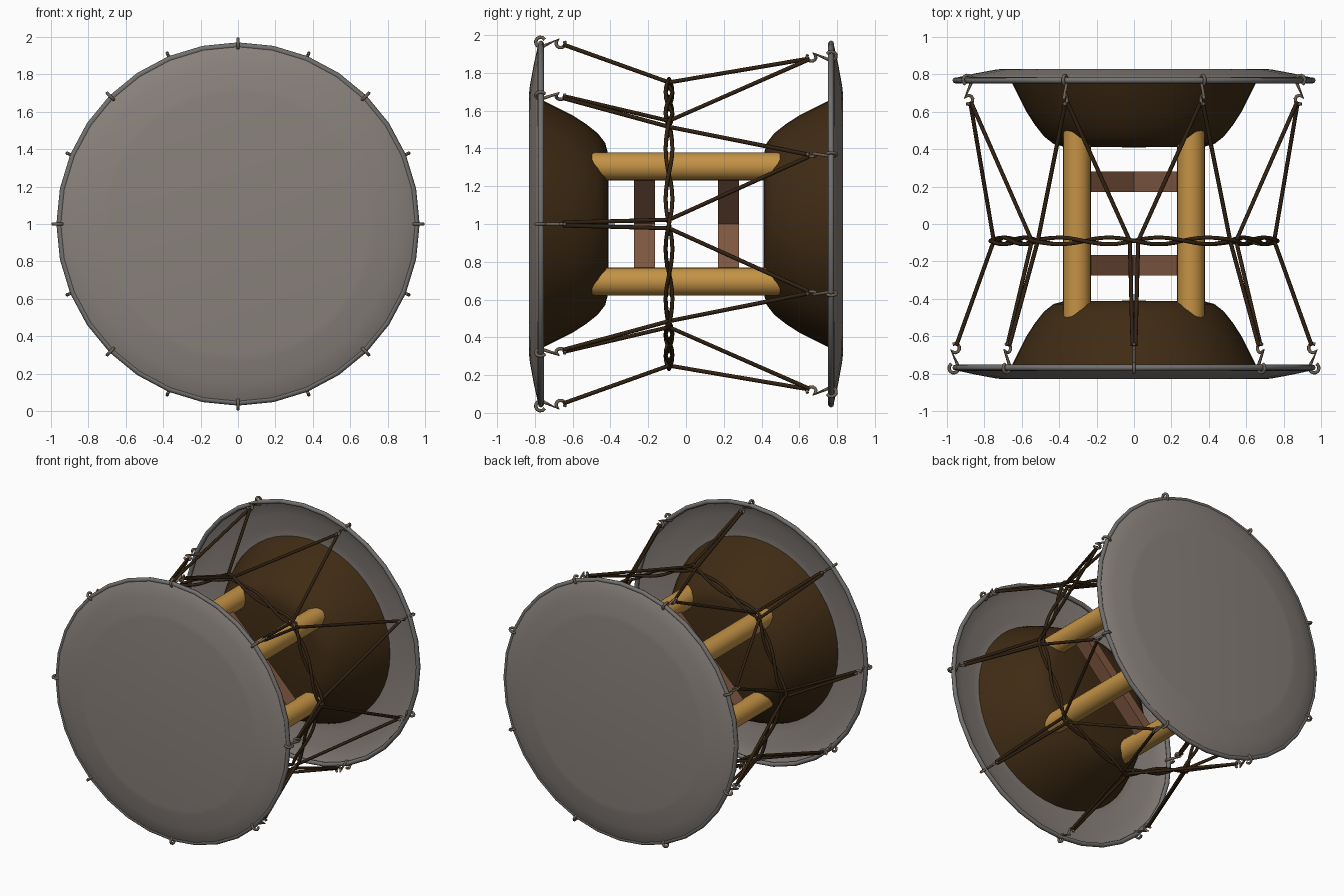
import bpy, bmesh
from math import sin, cos, pi, radians
from mathutils import Vector, Matrix

cube = bpy.data.objects.get("Cube")
if cube:
    bpy.data.objects.remove(cube, do_unlink=True)

CENTRE = 1.0        # height of the drum axis
WAIST_Y = -0.09     # plane of the waist cord
WAIST_R = 0.75
RIM_R, RIM_Y = 0.955, 0.768


def material(name, rgb):
    mat = bpy.data.materials.new(name)
    mat.use_nodes = True
    mat.diffuse_color = (*rgb, 1)
    bsdf = mat.node_tree.nodes["Principled BSDF"]
    bsdf.inputs["Base Color"].default_value = (*rgb, 1)
    bsdf.inputs["Roughness"].default_value = 0.7
    return mat


SKIN = material("grey_hide", (0.25, 0.22, 0.20))
RIM = material("rim_grey", (0.17, 0.165, 0.16))
BOWL = material("dark_wood", (0.05, 0.024, 0.007))
POLE = material("golden_wood", (0.55, 0.29, 0.06))
PLANK = material("brown_wood", (0.22, 0.10, 0.055))
ROPE = material("dark_rope", (0.032, 0.016, 0.006))
METAL = material("dull_metal", (0.16, 0.125, 0.09))


def polar(angle, r, y):
    """Point around the drum axis."""
    return Vector((r * cos(angle), y, CENTRE + r * sin(angle)))


def finish(obj, mat, smooth=40):
    obj.data.materials.clear()
    obj.data.materials.append(mat)
    bpy.ops.object.select_all(action='DESELECT')
    obj.select_set(True)
    bpy.context.view_layer.objects.active = obj
    if smooth:
        bpy.ops.object.shade_smooth_by_angle(angle=radians(smooth))
    return obj


def mesh_object(name, bm, mat, smooth=40):
    bmesh.ops.recalc_face_normals(bm, faces=bm.faces)
    mesh = bpy.data.meshes.new(name)
    bm.to_mesh(mesh)
    bm.free()
    obj = bpy.data.objects.new(name, mesh)
    bpy.context.collection.objects.link(obj)
    return finish(obj, mat, smooth)


def lathe(name, profile, mat, side, steps=32):
    """Spin (radius, y) points about the drum axis."""
    bm = bmesh.new()
    verts = [bm.verts.new(polar(0, r, side * y)) for r, y in profile]
    edges = [bm.edges.new(pair) for pair in zip(verts, verts[1:])]
    bmesh.ops.spin(bm, geom=verts + edges, cent=(0, 0, CENTRE), axis=(0, 1, 0),
                   angle=2 * pi, steps=steps)
    bmesh.ops.remove_doubles(bm, verts=bm.verts, dist=0.0005)
    return mesh_object(name, bm, mat)


def tubes(name, paths, radius, mat, cyclic=False, sides=2):
    """One mesh of round tubes following the given paths."""
    curve = bpy.data.curves.new(name, 'CURVE')
    curve.dimensions = '3D'
    curve.bevel_depth = radius
    curve.bevel_resolution = sides
    curve.use_fill_caps = True
    for path in paths:
        spline = curve.splines.new('POLY')
        spline.points.add(len(path) - 1)
        for point, co in zip(spline.points, path):
            point.co = (*co, 1)
        spline.use_cyclic_u = cyclic
    obj = bpy.data.objects.new(name, curve)
    bpy.context.collection.objects.link(obj)
    bpy.ops.object.select_all(action='DESELECT')
    obj.select_set(True)
    bpy.context.view_layer.objects.active = obj
    bpy.ops.object.convert(target='MESH')
    return finish(bpy.context.view_layer.objects.active, mat, 60)


def hook(angle, side):
    """S-shaped hook lying in a radial plane: one eye on the rim, one on the cord."""
    points = []
    for i in range(9):      # eye around the rim
        a = radians(-150 + 270 * i / 8)
        points.append((RIM_R + 0.008 + 0.026 * sin(a), RIM_Y + 0.002 + 0.026 * cos(a)))
    points.reverse()
    points = [(2 * (RIM_R + 0.008) - r, y) for r, y in points][::-1]
    for i in range(9):      # eye holding the cord
        a = radians(60 - 270 * i / 8)
        points.append((RIM_R + 0.002 + 0.024 * sin(a), 0.664 + 0.024 * cos(a)))
    return [polar(angle, r, side * y) for r, y in points]


front_angles = [k * pi / 4 for k in range(8)]
back_angles = [a + pi / 8 for a in front_angles]

# Drum heads, rim rings and bowls, mirrored front to back
head_profile = [(0, 0.83), (0.70, 0.83), (0.735, 0.826), (0.85, 0.805),
                (0.94, 0.785), (0.962, 0.772)]
bowl_profile = [(0.68, 0.828), (0.65, 0.75), (0.615, 0.68), (0.575, 0.60),
                (0.53, 0.53), (0.48, 0.467), (0.43, 0.428), (0.37, 0.412), (0, 0.41)]
for label, side, angles in (("front", -1, front_angles), ("back", 1, back_angles)):
    lathe(label + "_drum_head", head_profile, SKIN, side)
    lathe(label + "_bowl", bowl_profile, BOWL, side, 48)
    ring = [polar(2 * pi * i / 32, RIM_R, side * RIM_Y) for i in range(32)]
    tubes(label + "_rim_ring", [ring], 0.016, RIM, cyclic=True)
    tubes(label + "_hooks", [hook(a, side) for a in angles], 0.009, METAL)

# Four poles joining the bowls
for sx in (-1, 1):
    for sz in (-1, 1):
        bm = bmesh.new()
        place = Matrix.Translation((sx * 0.305, 0, CENTRE + sz * 0.305)) @ Matrix.Rotation(pi / 2, 4, 'X')
        bmesh.ops.create_cone(bm, cap_ends=True, segments=24, radius1=0.074,
                              radius2=0.074, depth=1.0, matrix=place)
        name = ("upper_" if sz > 0 else "lower_") + ("left_pole" if sx > 0 else "right_pole")
        mesh_object(name, bm, POLE)

# Crossed planks between opposite poles
for label, y in (("front", -0.22), ("back", 0.225)):
    for way, turn in (("rising", -pi / 4), ("falling", pi / 4)):
        bm = bmesh.new()
        place = (Matrix.Translation((0, y, CENTRE)) @ Matrix.Rotation(turn, 4, 'Y')
                 @ Matrix.Diagonal((0.80, 0.11, 0.07, 1)))
        bmesh.ops.create_cube(bm, size=1, matrix=place)
        mesh_object(label + "_" + way + "_plank", bm, PLANK, 0)

# Tension cords: a pair from each front hook, splitting to two back hooks
cords = []
for a in front_angles:
    for s in (-1, 1):
        cords.append([polar(a + s * 0.008, 0.95, -0.65),
                      polar(a + s * 0.03, WAIST_R, WAIST_Y),
                      polar(a + s * (pi / 8 - 0.006), 0.945, 0.65)])
tubes("tension_cords", cords, 0.011, ROPE)

# Waist cord: two strands twisted around each other between the knots
STEPS = 12
strands = []
for phase in (0, pi):
    path = []
    for k in range(8):
        start = polar(front_angles[k], WAIST_R, WAIST_Y)
        end = polar(front_angles[(k + 1) % 8], WAIST_R, WAIST_Y)
        for i in range(STEPS):
            t = i / STEPS
            point = start.lerp(end, t)
            out = (point - Vector((0, WAIST_Y, CENTRE))).normalized()
            twist = 2 * pi * t + phase
            path.append(point + out * 0.018 * cos(twist)
                        + Vector((0, 0.018 * sin(twist), 0)))
    strands.append(path)
tubes("waist_cord", strands, 0.011, ROPE, cyclic=True)
